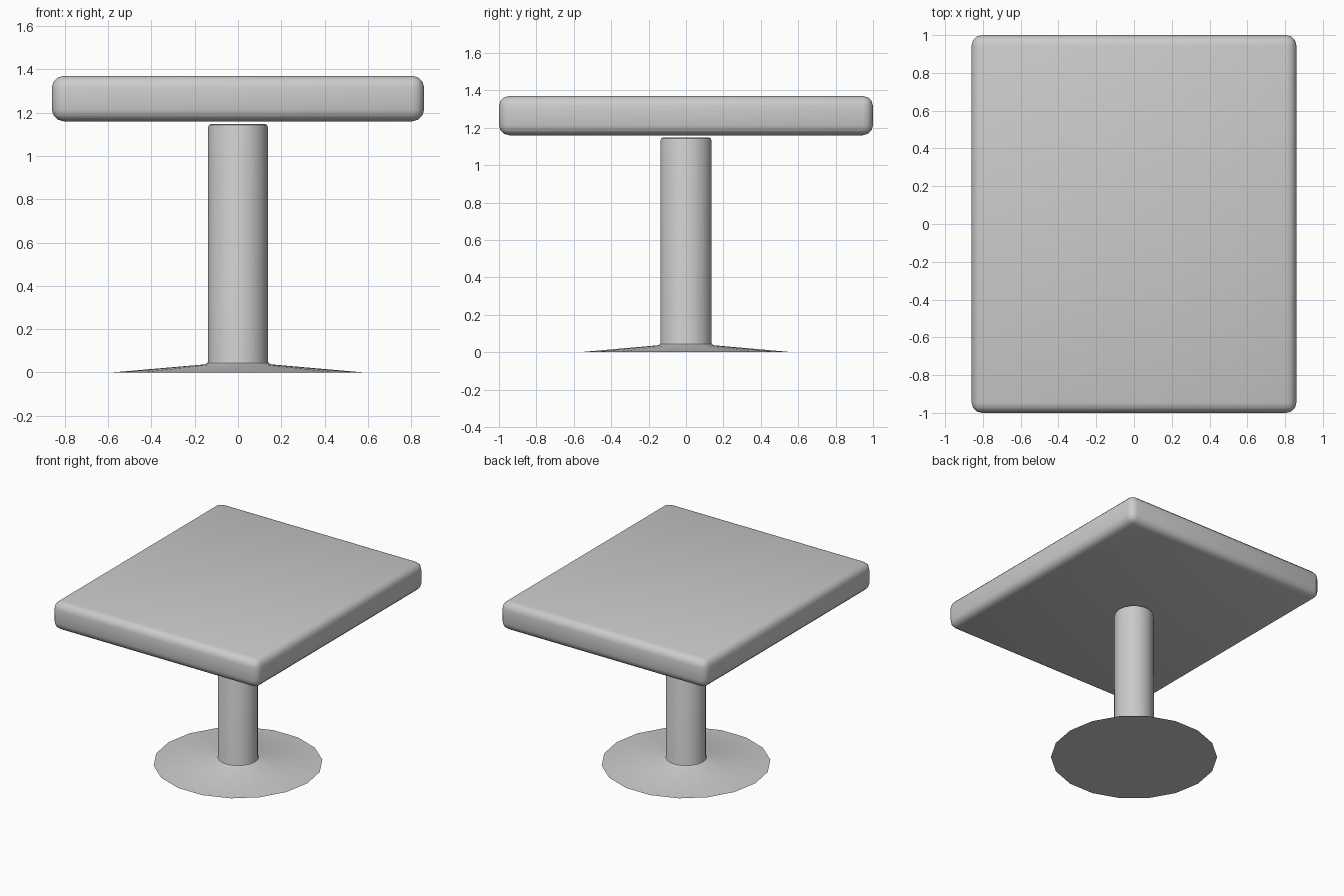
import bpy, bmesh, math

if "Cube" in bpy.data.objects:
    bpy.data.objects.remove(bpy.data.objects["Cube"])


def finish(name, bm, angle):
    bmesh.ops.recalc_face_normals(bm, faces=bm.faces)
    mesh = bpy.data.meshes.new(name)
    bm.to_mesh(mesh)
    bm.free()
    obj = bpy.data.objects.new(name, mesh)
    bpy.context.collection.objects.link(obj)
    bpy.context.view_layer.objects.active = obj
    obj.select_set(True)
    bpy.ops.object.shade_smooth_by_angle(angle=math.radians(angle))
    obj.select_set(False)
    return obj


def lathe(name, profile, sides):
    """Revolve (radius, z) points around z and cap both ends."""
    bm = bmesh.new()
    rings = [[bm.verts.new((r * math.cos(2 * math.pi * i / sides),
                            r * math.sin(2 * math.pi * i / sides), z))
              for i in range(sides)] for r, z in profile]
    for a, b in zip(rings, rings[1:]):
        for i in range(sides):
            j = (i + 1) % sides
            bm.faces.new((a[i], a[j], b[j], b[i]))
    bm.faces.new(rings[0][::-1])
    bm.faces.new(rings[-1])
    return finish(name, bm, 35)


# Thick rounded rectangular top
bm = bmesh.new()
bmesh.ops.create_cube(bm, size=1)
for v in bm.verts:
    v.co.x *= 1.72
    v.co.y *= 2.0
    v.co.z = 1.265 + v.co.z * 0.21
bmesh.ops.bevel(bm, geom=bm.edges[:], offset=0.055, segments=3,
                profile=0.5, affect='EDGES')
finish("table_top", bm, 40)

# Pedestal: thin flared foot, small collar and column in one revolved body
lathe("pedestal", [(0.58, 0.0), (0.153, 0.037), (0.141, 0.043), (0.138, 0.054),
                   (0.138, 1.133), (0.134, 1.143), (0.126, 1.147)], 18)
